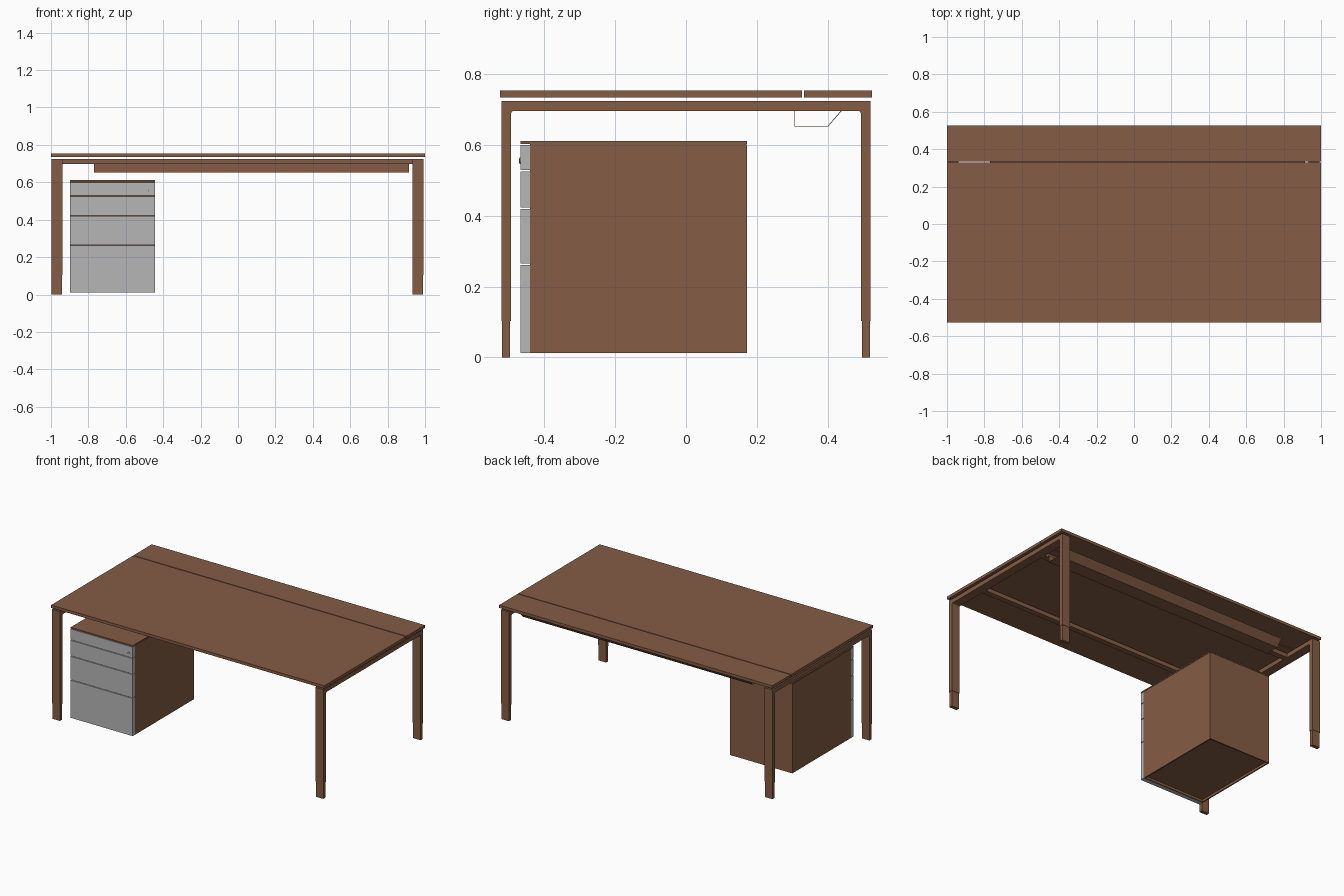
import bpy, bmesh, math

if "Cube" in bpy.data.objects:
    bpy.data.objects.remove(bpy.data.objects["Cube"])

def material(name, rgb):
    m = bpy.data.materials.new(name)
    m.diffuse_color = (*rgb, 1)
    m.use_nodes = True
    m.node_tree.nodes["Principled BSDF"].inputs["Base Color"].default_value = m.diffuse_color
    return m

BROWN = material("brown_wood", (0.235, 0.109, 0.060))
GREY = material("light_grey", (0.47, 0.47, 0.47))
DARK = material("dark_metal", (0.12, 0.12, 0.12))

def finish(name, bm, mat):
    bmesh.ops.recalc_face_normals(bm, faces=bm.faces)
    me = bpy.data.meshes.new(name)
    bm.to_mesh(me)
    bm.free()
    me.materials.append(mat)
    ob = bpy.data.objects.new(name, me)
    bpy.context.collection.objects.link(ob)
    return ob

def box(name, x, y, z, mat):
    bm = bmesh.new()
    bmesh.ops.create_cube(bm, size=1)
    for v in bm.verts:
        for i, (a, b) in enumerate((x, y, z)):
            v.co[i] = a if v.co[i] < 0 else b
    return finish(name, bm, mat)

def extrude_x(name, pts, x0, x1, mat):
    """Closed (y, z) profile extruded along x."""
    bm = bmesh.new()
    f = bm.faces.new([bm.verts.new((x0, y, z)) for y, z in pts])
    r = bmesh.ops.extrude_face_region(bm, geom=[f])
    for v in r["geom"]:
        if isinstance(v, bmesh.types.BMVert):
            v.co.x = x1
    return finish(name, bm, mat)

# table top in two slabs with a cable slot between
box("main_top", (-1, 1), (-0.526, 0.328), (0.735, 0.754), BROWN)
box("rear_top", (-1, 1), (0.334, 0.526), (0.735, 0.754), BROWN)

# side frames: upside-down U with small inner fillets, plus foot inserts
OUT, IN, R, UNDER = 0.522, 0.494, 0.008, 0.697
arc = [(IN - R + R * math.cos(t), UNDER - R + R * math.sin(t))
       for t in (i * math.pi / 8 for i in range(5))]
half = [(OUT, 0.725), (OUT, 0.103), (IN, 0.103)] + arc
profile = half + [(-y, z) for y, z in reversed(half)]
for side, x0, x1 in (("left", -0.998, -0.939), ("right", 0.932, 0.991)):
    extrude_x(side + "_frame", profile, x0, x1, BROWN)
    for pos, s in (("front", -1), ("back", 1)):
        ys = sorted((s * 0.520, s * 0.497))
        box(f"{side}_{pos}_foot", (x0 + 0.002, x1 - 0.002), ys, (0, 0.104), BROWN)

# long rails under the top
for pos, y in (("front", -0.27), ("back", 0.27)):
    box(pos + "_rail", (-0.94, 0.933), (y - 0.018, y + 0.018), (0.698, 0.725), BROWN)

# cable tray: folded thin sheet
bm = bmesh.new()
rows = [[bm.verts.new((x, y, z)) for x in (-0.77, 0.915)] for y, z in
        ((0.307, 0.697), (0.307, 0.653), (0.401, 0.653), (0.439, 0.697))]
for a, b in zip(rows, rows[1:]):
    bm.faces.new((a[0], a[1], b[1], b[0]))
tray = finish("cable_tray", bm, BROWN)
sol = tray.modifiers.new("sheet", "SOLIDIFY")
sol.thickness = 0.002
sol.offset = 0

# drawer cabinet: body with recessed underside
X0, X1 = -0.899, -0.444
Y0, Y1 = -0.441, 0.172
body = box("cabinet_body", (X0, X1), (Y0, Y1), (0.012, 0.601), BROWN)
bm = bmesh.new()
bm.from_mesh(body.data)
bm.faces.ensure_lookup_table()
bottom = [f for f in bm.faces if f.normal.z < -0.9]
bmesh.ops.inset_region(bm, faces=bottom, thickness=0.012)
floor = bmesh.ops.extrude_face_region(bm, geom=bottom)
for v in floor["geom"]:
    if isinstance(v, bmesh.types.BMVert):
        v.co.z += 0.015
bmesh.ops.delete(bm, geom=[f for f in bottom if f.is_valid], context="FACES_ONLY")
bmesh.ops.recalc_face_normals(bm, faces=bm.faces)
bm.to_mesh(body.data)
bm.free()
box("cabinet_top", (X0, X1), (-0.467, Y1), (0.603, 0.611), BROWN)
box("cabinet_top_joint", (X0 + 0.003, X1 - 0.003), (Y0, Y1 - 0.003), (0.600, 0.604), BROWN)

# drawer fronts
levels = [0.012, 0.265, 0.423, 0.529, 0.604]
for i, (a, b) in enumerate(zip(levels, levels[1:])):
    box(f"drawer_front_{i + 1}", (X0, X1), (-0.467, Y0), (a, b - 0.004), GREY)

# lock and key on the top drawer
bm = bmesh.new()
bmesh.ops.create_cone(bm, cap_ends=True, segments=20, radius1=0.009, radius2=0.009, depth=0.004)
for v in bm.verts:
    v.co = (v.co.x - 0.477, v.co.z - 0.468, v.co.y + 0.556)
finish("drawer_lock", bm, GREY)
box("lock_slot", (-0.4785, -0.4755), (-0.4712, -0.469), (0.550, 0.562), DARK)
